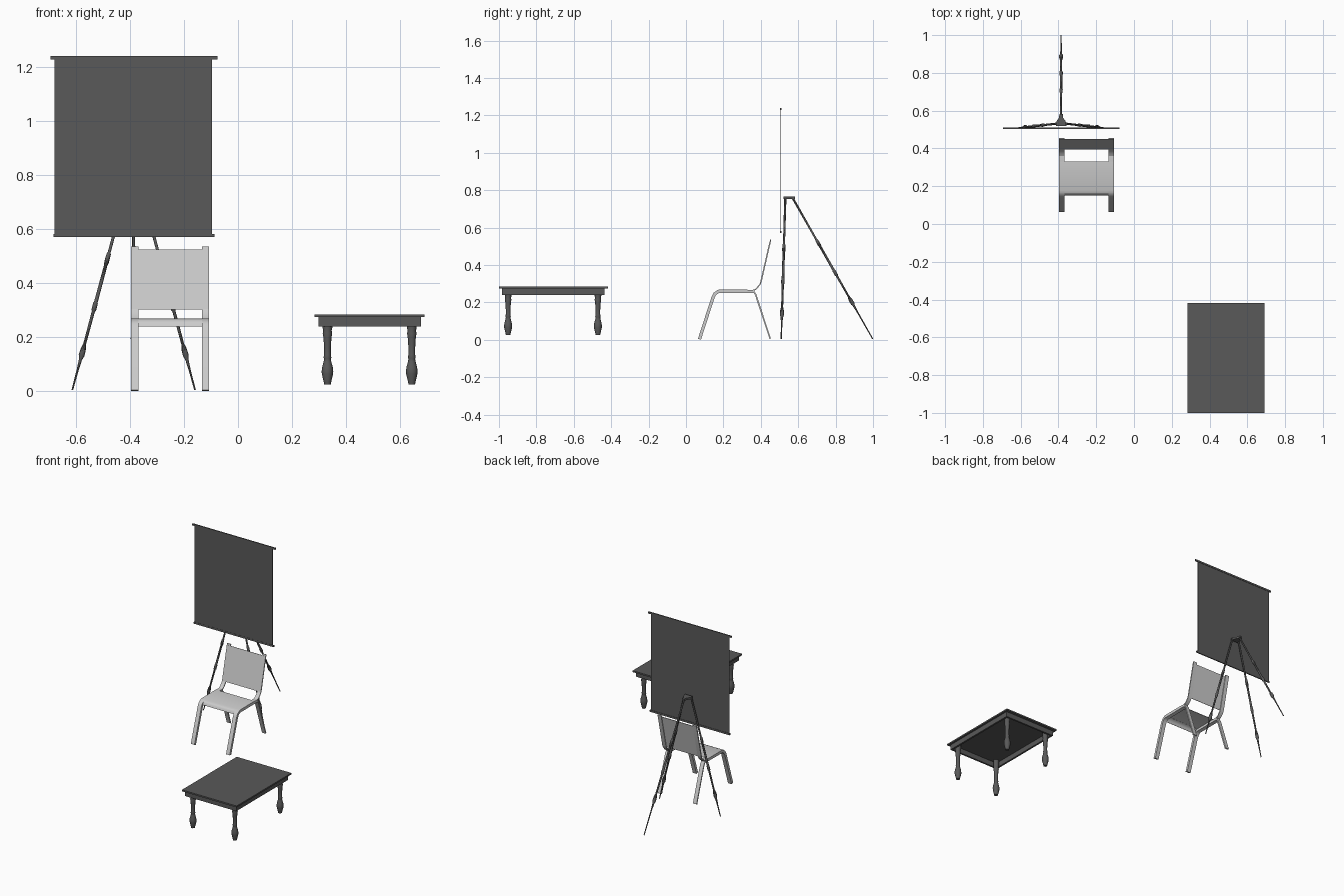
import bpy, bmesh, math
from mathutils import Vector

if "Cube" in bpy.data.objects:
    bpy.data.objects.remove(bpy.data.objects["Cube"])

dark = bpy.data.materials.new("dark_grey")
dark.diffuse_color = (0.1, 0.1, 0.1, 1)
dark.use_nodes = True
dark.node_tree.nodes["Principled BSDF"].inputs["Base Color"].default_value = dark.diffuse_color


def finish(name, bm, mat=None, smooth=False):
    bmesh.ops.recalc_face_normals(bm, faces=bm.faces)
    me = bpy.data.meshes.new(name)
    bm.to_mesh(me)
    bm.free()
    if mat:
        me.materials.append(mat)
    ob = bpy.data.objects.new(name, me)
    bpy.context.collection.objects.link(ob)
    if smooth:
        bpy.ops.object.select_all(action='DESELECT')
        ob.select_set(True)
        bpy.context.view_layer.objects.active = ob
        bpy.ops.object.shade_smooth_by_angle(angle=math.radians(35))
    return ob


def box(name, x0, x1, y0, y1, z0, z1):
    bm = bmesh.new()
    bmesh.ops.create_cube(bm, size=1)
    for v in bm.verts:
        v.co = ((x0 + x1) / 2 + v.co.x * (x1 - x0),
                (y0 + y1) / 2 + v.co.y * (y1 - y0),
                (z0 + z1) / 2 + v.co.z * (z1 - z0))
    return finish(name, bm, dark)


def prism(name, pts, lo, hi, place, mat=None):
    """Extrude a closed 2D outline between lo and hi."""
    bm = bmesh.new()
    a = [bm.verts.new(place(p, lo)) for p in pts]
    b = [bm.verts.new(place(p, hi)) for p in pts]
    n = len(pts)
    for i in range(n):
        j = (i + 1) % n
        bm.faces.new((a[i], a[j], b[j], b[i]))
    bm.faces.new(a)
    bm.faces.new(b)
    return finish(name, bm, mat, True)


def ribbon(name, path, half, x0, x1):
    """Strip following a (y, z) side profile, given half thickness, spanning x0..x1."""
    P = [Vector(p) for p in path]
    left, right = [], []
    for i, p in enumerate(P):
        d0 = (P[i] - P[i - 1]).normalized() if i else (P[1] - P[0]).normalized()
        d1 = (P[i + 1] - P[i]).normalized() if i < len(P) - 1 else d0
        t = (d0 + d1).normalized()
        n = Vector((-t.y, t.x)) * half / max(t.dot(d0), 0.5)
        left.append(p + n)
        right.append(p - n)
    return prism(name, left + right[::-1], x0, x1, lambda p, x: (x, p.x, p.y))


def lathe(name, start, direction, profile, sides):
    """Turned solid: (distance along axis, radius) rings about a line."""
    start = Vector(start)
    q = Vector((0, 0, 1)).rotation_difference(Vector(direction))
    bm = bmesh.new()
    rings = []
    for d, r in profile:
        rings.append([bm.verts.new(start + q @ Vector((
            r * math.cos(2 * math.pi * k / sides), r * math.sin(2 * math.pi * k / sides), d)))
            for k in range(sides)])
    for a, b in zip(rings, rings[1:]):
        for k in range(sides):
            j = (k + 1) % sides
            bm.faces.new((a[k], a[j], b[j], b[k]))
    bm.faces.new(rings[0])
    bm.faces.new(rings[-1])
    return finish(name, bm, dark, True)


# table: top, hollow apron, turned legs
box("table_top", 0.283, 0.69, -1.0, -0.418, 0.274, 0.284)
ax0, ax1, ay0, ay1, w = 0.297, 0.677, -0.985, -0.436, 0.012
box("apron_front", ax0, ax1, ay0, ay0 + w, 0.24, 0.274)
box("apron_back", ax0, ax1, ay1 - w, ay1, 0.24, 0.274)
box("apron_left", ax0, ax0 + w, ay0 + w, ay1 - w, 0.24, 0.274)
box("apron_right", ax1 - w, ax1, ay0 + w, ay1 - w, 0.24, 0.274)
turned = [(0.025, 0.012), (0.035, 0.014), (0.065, 0.021), (0.075, 0.0215), (0.09, 0.0195),
          (0.11, 0.014), (0.12, 0.0125), (0.125, 0.0145), (0.135, 0.0125), (0.16, 0.0125),
          (0.195, 0.0145), (0.215, 0.0175), (0.225, 0.0155), (0.235, 0.018), (0.274, 0.018)]
for x in (0.331, 0.643):
    for y in (-0.951, -0.471):
        lathe("table_leg", (x, y, 0), (0, 0, 1), turned, 12)

# chair frame: front leg bending into seat rail and back post, plus splayed rear leg
front = [(0.072, 0.003), (0.145, 0.228), (0.155, 0.246), (0.172, 0.258), (0.365, 0.259)]
post = [(0.355, 0.261), (0.375, 0.272), (0.395, 0.295), (0.402, 0.312), (0.453, 0.535)]
rear = [(0.358, 0.261), (0.372, 0.243), (0.45, 0.006)]
cx0, cx1, cw = -0.396, -0.107, 0.027
for x in (cx0, cx1 - cw):
    ribbon("front_leg_rail", front, 0.0085, x, x + cw)
    ribbon("back_post", post, 0.003, x, x + cw)
    ribbon("rear_leg", rear, 0.004, x, x + cw)

# chair seat and backrest
ribbon("seat", [(0.33, 0.2675), (0.178, 0.267), (0.165, 0.262)], 0.0015, cx0, cx1)
ribbon("seat_lip", [(0.178, 0.266), (0.165, 0.262), (0.157, 0.252), (0.153, 0.24)],
       0.0015, cx0 + cw, cx1 - cw)
ribbon("backrest", [(0.397, 0.303), (0.448, 0.525)], 0.0015, cx0, cx1)

# projection screen with top and bottom bars
box("screen", -0.678, -0.097, 0.504, 0.508, 0.575, 1.232)
box("screen_top_bar", -0.693, -0.076, 0.503, 0.510, 1.228, 1.24)
box("screen_bottom_bar", -0.682, -0.087, 0.503, 0.510, 0.570, 0.582)

# tripod head
tx = -0.386
head = [(-0.028, 0.52), (0.028, 0.52), (0.024, 0.545), (0.011, 0.562),
        (0.009, 0.583), (-0.009, 0.583), (-0.011, 0.562), (-0.024, 0.545)]
prism("tripod_head", head, 0.752, 0.765, lambda p, z: (tx + p[0], p[1], z), dark)

# tripod legs with clamps, narrowing towards the foot
legs = [((tx + s * 0.026, 0.531, 0.755), (tx + s * 0.227, 0.509, 0.005)) for s in (-1, 1)]
legs.append(((tx, 0.572, 0.755), (tx, 0.998, 0.005)))
for top, foot in legs:
    d = Vector(foot) - Vector(top)
    prof = [(0, 0.006), (0.25, 0.0055), (0.255, 0.008), (0.285, 0.009), (0.30, 0.0065),
            (0.44, 0.007), (0.445, 0.009), (0.47, 0.009), (0.475, 0.006), (0.60, 0.0055),
            (0.62, 0.010), (0.645, 0.011), (0.66, 0.006), (0.70, 0.004), (d.length, 0.003)]
    lathe("tripod_leg", top, d, prof, 10)
